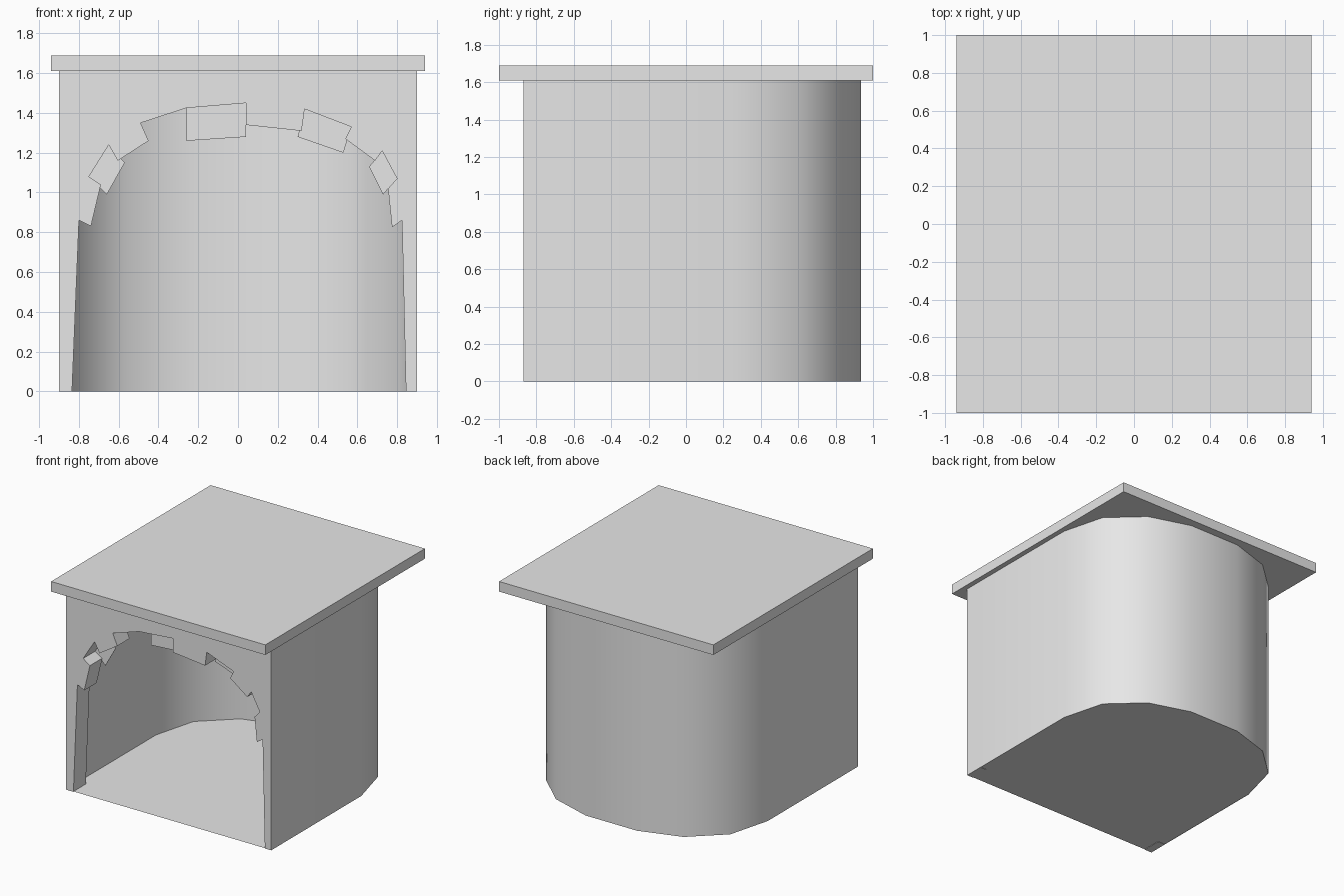
import bpy
import bmesh
from mathutils import Vector

cube = bpy.data.objects.get("Cube")
if cube:
    bpy.data.objects.remove(cube, do_unlink=True)

grey = bpy.data.materials.new("plain_grey")
grey.use_nodes = True
COLOUR = (0.8, 0.8, 0.8, 1)
grey.diffuse_color = COLOUR
grey.node_tree.nodes["Principled BSDF"].inputs["Base Color"].default_value = COLOUR

FRONT, WALL_BACK, TOP, HALF = -0.87, -0.715, 1.61, 0.9


def finish(name, bm, recalc=True):
    if recalc:
        bmesh.ops.recalc_face_normals(bm, faces=bm.faces)
    mesh = bpy.data.meshes.new(name)
    bm.to_mesh(mesh)
    bm.free()
    mesh.materials.append(grey)
    obj = bpy.data.objects.new(name, mesh)
    bpy.context.collection.objects.link(obj)
    return obj


def slab(name, outline, y0, y1):
    """Extrude an x/z outline along y."""
    bm = bmesh.new()
    face = bm.faces.new([bm.verts.new((x, y0, z)) for x, z in outline])
    grown = bmesh.ops.extrude_face_region(bm, geom=[face])
    verts = [g for g in grown["geom"] if isinstance(g, bmesh.types.BMVert)]
    bmesh.ops.translate(bm, verts=verts, vec=Vector((0, y1 - y0, 0)))
    return finish(name, bm)


# Flat roof slab
r = 0.94
slab("roof", [(-r, TOP), (r, TOP), (r, 1.69), (-r, 1.69)], -1, 1)

# Front wall with a ragged arch opening
arch = [
    (-0.835, 0), (-0.80, 0.86), (-0.74, 0.83), (-0.69, 1.04), (-0.75, 1.08),
    (-0.65, 1.24), (-0.605, 1.16), (-0.45, 1.26), (-0.49, 1.35), (-0.26, 1.425),
    (0.04, 1.45), (0.04, 1.34), (0.32, 1.31), (0.335, 1.42), (0.57, 1.33),
    (0.54, 1.27), (0.69, 1.16), (0.725, 1.21), (0.80, 1.07), (0.755, 1.02),
    (0.775, 0.825), (0.825, 0.86), (0.845, 0),
]
outer = [(HALF, 0), (HALF, TOP), (-HALF, TOP), (-HALF, 0)]
slab("front_wall", arch + outer, FRONT, WALL_BACK)

# Recessed stones set at the back of the arch notches
stones = {
    "left_stone": [(-0.75, 1.08), (-0.65, 1.24), (-0.57, 1.15), (-0.66, 0.99)],
    "crown_stone": [(-0.26, 1.425), (0.04, 1.45), (0.04, 1.28), (-0.26, 1.26)],
    "upper_stone": [(0.335, 1.42), (0.57, 1.33), (0.53, 1.2), (0.3, 1.28)],
    "right_stone": [(0.66, 1.13), (0.725, 1.21), (0.80, 1.07), (0.73, 0.99)],
}
for name, outline in stones.items():
    slab(name, outline, WALL_BACK - 0.004, WALL_BACK)

# Thin wall wrapping the sides and the rounded back
half_curve = [(HALF, 0.26), (0.81, 0.6), (0.56, 0.83), (0.225, 0.935)]
curve = half_curve + [(-x, y) for x, y in reversed(half_curve)]


def closed_path(front_y):
    return [(HALF, front_y)] + curve + [(-HALF, front_y)]


bm = bmesh.new()
path = closed_path(WALL_BACK)
low = [bm.verts.new((x, y, 0)) for x, y in path]
high = [bm.verts.new((x, y, TOP)) for x, y in path]
for i in range(len(path) - 1):
    f = bm.faces.new((low[i], low[i + 1], high[i + 1], high[i]))
    f.smooth = True
finish("rounded_wall", bm, recalc=False)

# Floor sheet
bm = bmesh.new()
bm.faces.new([bm.verts.new((x, y, 0.003)) for x, y in closed_path(FRONT)])
finish("floor", bm, recalc=False)
